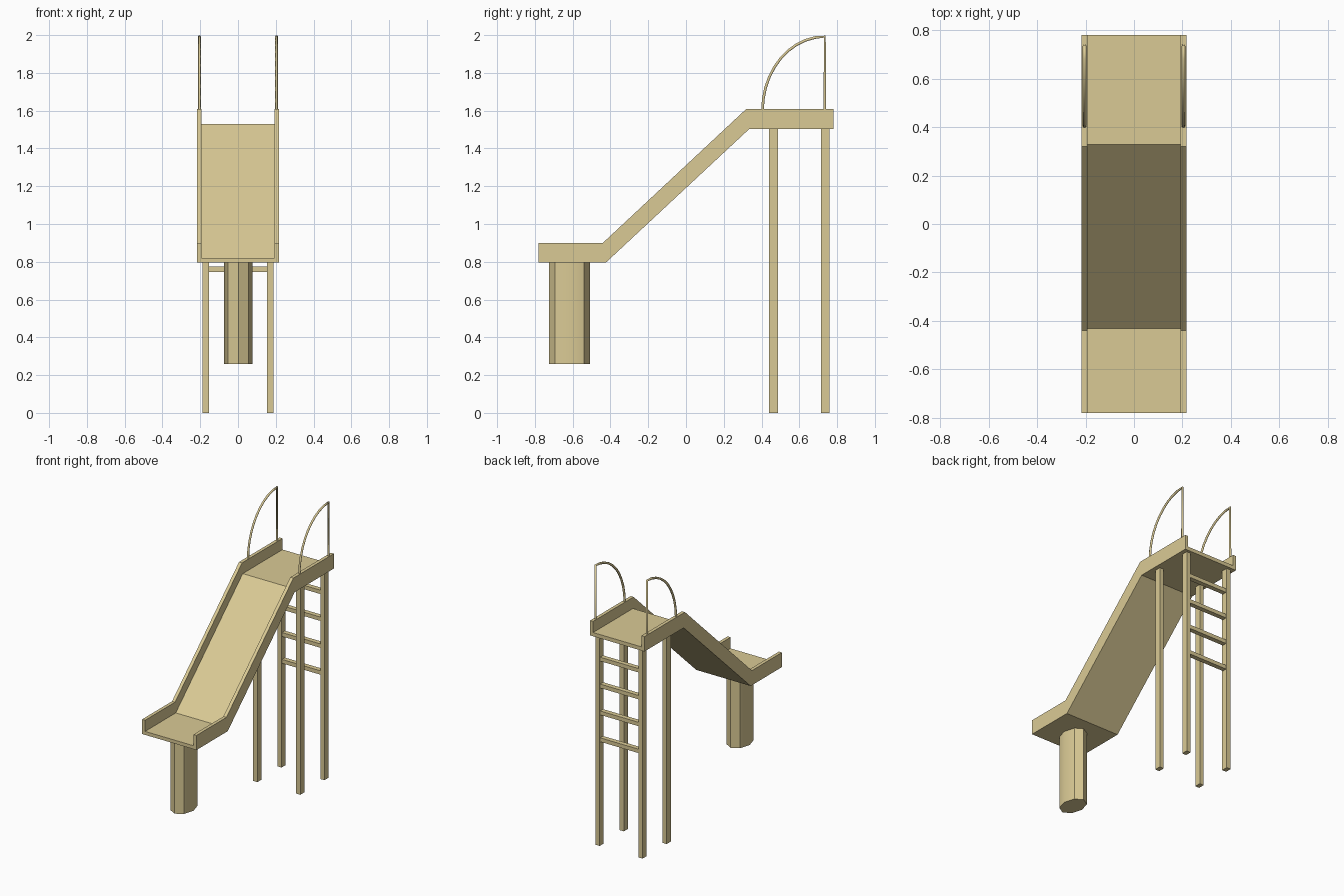
import bpy, bmesh, math

cube = bpy.data.objects.get("Cube")
if cube:
    bpy.data.objects.remove(cube, do_unlink=True)

SAND = (0.70, 0.59, 0.30, 1)
mat = bpy.data.materials.new("sand")
mat.use_nodes = True
mat.diffuse_color = SAND
bsdf = mat.node_tree.nodes["Principled BSDF"]
bsdf.inputs["Base Color"].default_value = SAND
bsdf.inputs["Roughness"].default_value = 0.8


def finish(name, bm):
    bmesh.ops.recalc_face_normals(bm, faces=bm.faces)
    mesh = bpy.data.meshes.new(name)
    bm.to_mesh(mesh)
    bm.free()
    mesh.materials.append(mat)
    obj = bpy.data.objects.new(name, mesh)
    bpy.context.collection.objects.link(obj)
    return obj


def extrude_profile(name, profile, x0, x1):
    """Sweep a (y, z) outline from x0 to x1."""
    bm = bmesh.new()
    face = bm.faces.new([bm.verts.new((x0, y, z)) for y, z in profile])
    ext = bmesh.ops.extrude_face_region(bm, geom=[face])
    new_verts = [g for g in ext["geom"] if isinstance(g, bmesh.types.BMVert)]
    bmesh.ops.translate(bm, verts=new_verts, vec=(x1 - x0, 0, 0))
    return finish(name, bm)


def box(name, x, y, z):
    return extrude_profile(name, [(y[0], z[0]), (y[1], z[0]), (y[1], z[1]), (y[0], z[1])], *x)


# Slide bed and side walls share the same underside
underside = [(-0.78, 0.795), (-0.425, 0.795), (0.335, 1.503), (0.78, 1.503)]
bed_top = [(0.78, 1.53), (0.328, 1.53), (-0.432, 0.82), (-0.78, 0.82)]
wall_top = [(0.78, 1.61), (0.32, 1.61), (-0.44, 0.90), (-0.78, 0.90)]
extrude_profile("slide_bed", underside + bed_top, -0.192, 0.192)

for side, s in (("left", 1), ("right", -1)):
    extrude_profile(side + "_side_wall", underside + wall_top, s * 0.192, s * 0.216)

    # Tower legs
    for end, y in (("front", 0.463), ("back", 0.737)):
        box(f"{side}_{end}_leg", (s * 0.154, s * 0.187), (y - 0.023, y + 0.023), (0, 1.503))

    # Hoop handrail: rising quarter ellipse, then a straight post
    path = [(0.405 + 0.33 * (1 - math.cos(t)), 1.60 + 0.392 * math.sin(t))
            for t in (math.pi / 2 * i / 10 for i in range(11))]
    path.append((0.735, 1.60))
    curve = bpy.data.curves.new(side + "_handrail", "CURVE")
    curve.dimensions = "3D"
    curve.bevel_depth = 0.008
    curve.bevel_resolution = 1
    curve.use_fill_caps = True
    spline = curve.splines.new("POLY")
    spline.points.add(len(path) - 1)
    for point, (y, z) in zip(spline.points, path):
        point.co = (s * 0.204, y, z, 1)
    curve.materials.append(mat)
    rail = bpy.data.objects.new(side + "_handrail", curve)
    bpy.context.collection.objects.link(rail)

# Ladder rungs between the back legs
for i in range(4):
    z = 0.76 + 0.193 * i
    box(f"rung_{i + 1}", (-0.156, 0.156), (0.72, 0.754), (z - 0.014, z + 0.014))

# Oval eight-sided support under the exit
bm = bmesh.new()
bmesh.ops.create_cone(bm, cap_ends=True, segments=8, radius1=1, radius2=1, depth=0.54)
bmesh.ops.scale(bm, verts=bm.verts, vec=(0.076, 0.108, 1))
bmesh.ops.translate(bm, verts=bm.verts, vec=(0.002, -0.617, 0.53))
support = finish("exit_support", bm)
bpy.ops.object.select_all(action="DESELECT")
support.select_set(True)
bpy.context.view_layer.objects.active = support
bpy.ops.object.shade_smooth_by_angle(angle=math.radians(40))
